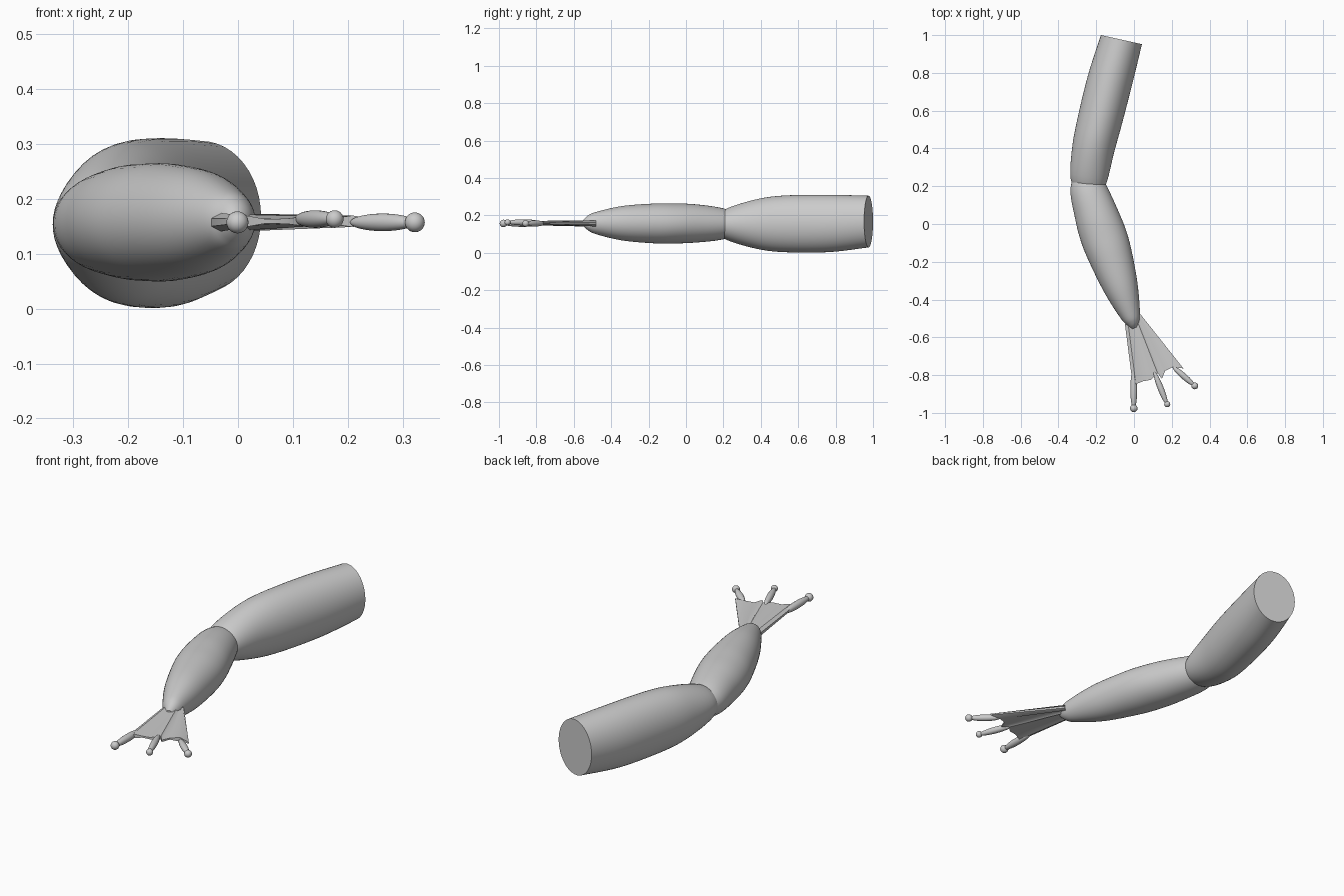
import bpy, bmesh, math
from mathutils import Vector

if "Cube" in bpy.data.objects:
    bpy.data.objects.remove(bpy.data.objects["Cube"])


def finish(bm, name, angle=40):
    bmesh.ops.recalc_face_normals(bm, faces=bm.faces)
    me = bpy.data.meshes.new(name)
    bm.to_mesh(me)
    bm.free()
    ob = bpy.data.objects.new(name, me)
    bpy.context.collection.objects.link(ob)
    bpy.ops.object.select_all(action='DESELECT')
    ob.select_set(True)
    bpy.context.view_layer.objects.active = ob
    bpy.ops.object.shade_smooth_by_angle(angle=math.radians(angle))
    return ob


def spline(p, i, t):
    a, b, c, d = (p[max(0, min(len(p) - 1, i + k))] for k in (-1, 0, 1, 2))
    return 0.5 * (2 * b + (c - a) * t + (2 * a - 5 * b + 4 * c - d) * t * t
                  + (3 * b - a - 3 * c + d) * t ** 3)


def limb(name, sections, sides=48, steps=6):
    """Loft ellipses; section = left x, left y, right x, right y, centre z, half height."""
    cols = list(zip(*sections))
    rows = [[spline(c, i, k / steps) for c in cols]
            for i in range(len(sections) - 1) for k in range(steps)]
    rows.append(list(sections[-1]))
    bm = bmesh.new()
    rings = []
    for lx, ly, rx, ry, cz, h in rows:
        c = Vector(((lx + rx) / 2, (ly + ry) / 2, cz))
        u = Vector(((rx - lx) / 2, (ry - ly) / 2, 0))
        rings.append([bm.verts.new(c + u * math.cos(a) + Vector((0, 0, h * math.sin(a))))
                      for a in (2 * math.pi * k / sides for k in range(sides))])
    for r, s in zip(rings, rings[1:]):
        for k in range(sides):
            n = (k + 1) % sides
            bm.faces.new((r[k], r[n], s[n], s[k]))
    bm.faces.new(rings[0])
    bm.faces.new(rings[-1])
    return finish(bm, name)


def ellipsoid(name, a, b, radius):
    a, b = Vector(a), Vector(b)
    bm = bmesh.new()
    bmesh.ops.create_uvsphere(bm, u_segments=24, v_segments=16, radius=1)
    rot = (b - a).to_track_quat('Z', 'Y')
    for v in bm.verts:
        v.co = (a + b) / 2 + rot @ Vector((v.co.x * radius, v.co.y * radius,
                                           v.co.z * (b - a).length / 2))
    return finish(bm, name)


# Upper limb with a flat cut end
limb("upper_limb", [
    (-0.175, 1.00, 0.042, 0.952, 0.167, 0.138),
    (-0.243, 0.79, -0.008, 0.745, 0.157, 0.153),
    (-0.300, 0.555, -0.065, 0.525, 0.155, 0.152),
    (-0.328, 0.40, -0.105, 0.38, 0.154, 0.135),
    (-0.335, 0.24, -0.148, 0.21, 0.153, 0.087),
    (-0.29, 0.14, -0.20, 0.13, 0.153, 0.03)])

# Lower limb, tapering to the wrist
limb("lower_limb", [
    (-0.29, 0.32, -0.21, 0.32, 0.155, 0.04),
    (-0.336, 0.19, -0.146, 0.205, 0.155, 0.083),
    (-0.312, 0.03, -0.088, 0.08, 0.157, 0.102),
    (-0.280, -0.095, -0.043, -0.03, 0.157, 0.107),
    (-0.233, -0.21, -0.013, -0.14, 0.157, 0.106),
    (-0.153, -0.37, 0.018, -0.31, 0.158, 0.092),
    (-0.070, -0.50, 0.031, -0.455, 0.159, 0.060),
    (-0.035, -0.537, 0.028, -0.512, 0.160, 0.038),
    (-0.011, -0.556, 0.014, -0.546, 0.160, 0.012)])

# Webbed palm: columns of wrist x, y, edge x, y, half thickness
cols = [(-0.048, -0.53, -0.012, -0.81, 0.006), (-0.032, -0.52, 0.010, -0.848, 0.014),
        (-0.010, -0.50, 0.050, -0.832, 0.005), (-0.002, -0.50, 0.090, -0.825, 0.006),
        (0.008, -0.49, 0.125, -0.79, 0.012), (0.014, -0.49, 0.148, -0.82, 0.006),
        (0.020, -0.485, 0.165, -0.777, 0.005), (0.028, -0.48, 0.208, -0.757, 0.013),
        (0.036, -0.48, 0.262, -0.765, 0.004)]
bm = bmesh.new()
top, bot = [], []
for wx, wy, ex, ey, h in cols:
    for grid, s in ((top, 1), (bot, -1)):
        grid.append([bm.verts.new((wx, wy, 0.157 + s * h * 1.2)),
                     bm.verts.new((ex, ey, 0.159 + s * h * 0.8))])
for g in (top, bot):
    for a, b in zip(g, g[1:]):
        bm.faces.new((a[0], a[1], b[1], b[0]))
for i in range(len(cols) - 1):
    for k in (0, 1):
        bm.faces.new((top[i][k], top[i + 1][k], bot[i + 1][k], bot[i][k]))
for i in (0, -1):
    bm.faces.new((top[i][0], top[i][1], bot[i][1], bot[i][0]))
finish(bm, "webbed_palm")

# Fingers with ball tips
fingers = [("inner", (-0.002, -0.775, 0.157), (-0.001, -0.98, 0.157), 0.018, 0.020),
           ("middle", (0.106, -0.78, 0.163), (0.176, -0.958, 0.163), 0.016, 0.016),
           ("outer", (0.205, -0.755, 0.157), (0.322, -0.857, 0.157), 0.016, 0.018)]
for n, a, b, r, ball in fingers:
    ellipsoid(n + "_finger", a, b, r)
    tip = Vector((b[0], max(b[1], -0.98), b[2]))
    if n != "outer":
        tip.y += 0.004
    ellipsoid(n + "_finger_tip", tip - Vector((0, 0, ball)), tip + Vector((0, 0, ball)), ball)
